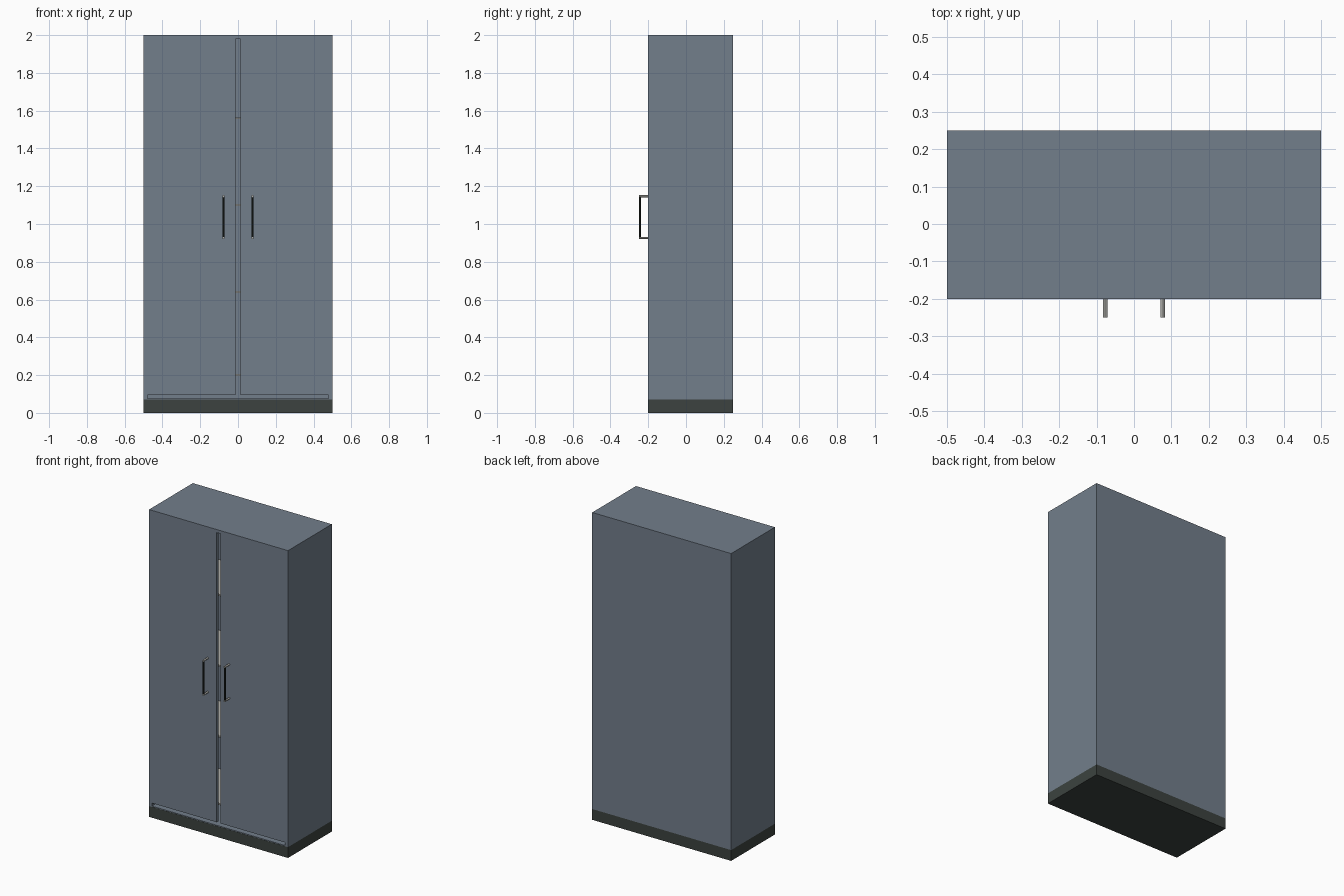
import bpy
from mathutils import Vector

if "Cube" in bpy.data.objects:
    bpy.data.objects.remove(bpy.data.objects["Cube"])


def material(name, rgb):
    m = bpy.data.materials.new(name)
    m.diffuse_color = (*rgb, 1)
    m.use_nodes = True
    m.node_tree.nodes["Principled BSDF"].inputs["Base Color"].default_value = m.diffuse_color
    return m


body = material("blue_grey_paint", (0.17, 0.21, 0.26))
dark = material("dark_base", (0.045, 0.055, 0.05))
black = material("black_grip", (0.015, 0.02, 0.017))
light = material("light_metal", (0.45, 0.45, 0.42))


def box(name, x, y, z, mat):
    """Box given by its (min, max) range on each axis."""
    bpy.ops.mesh.primitive_cube_add(size=1)
    o = bpy.context.object
    o.name = name
    for v in o.data.vertices:
        v.co = [r[0] if c < 0 else r[1] for c, r in zip(v.co, (x, y, z))]
    o.data.materials.append(mat)
    return o


def rod(name, a, b, radius, mat):
    """Cylinder from point a to point b."""
    a, b = Vector(a), Vector(b)
    bpy.ops.mesh.primitive_cylinder_add(vertices=12, radius=radius, depth=(b - a).length,
                                        location=(a + b) / 2)
    o = bpy.context.object
    o.name = name
    o.rotation_euler = (b - a).to_track_quat('Z', 'Y').to_euler()
    o.data.materials.append(mat)
    return o


W, FRONT, BACK, TOP = 0.5, -0.2, 0.25, 2.0
BASE, T = 0.07, 0.02

# Plinth and carcass panels
box("plinth", (-W, W), (FRONT, BACK), (0, BASE), dark)
box("top_panel", (-W, W), (FRONT, BACK), (TOP - T, TOP), body)
box("back_panel", (-W + T, W - T), (BACK - T, BACK), (BASE, TOP - T), body)
box("floor_panel", (-W + T, W - T), (FRONT + 0.001, BACK - T), (BASE, BASE + 0.005), body)

# Shelves
for i, z in enumerate((0.20, 0.64, 1.10, 1.56)):
    box(f"shelf_{i + 1}", (-W + T, W - T), (FRONT + 0.03, BACK - T), (z - 0.005, z + 0.005), light)

# Sides, doors and handles, left and right
for side, s in (("left", -1), ("right", 1)):
    def span(a, b):
        return tuple(sorted((s * a, s * b)))
    box(f"{side}_side_panel", span(W - T, W), (FRONT, BACK), (BASE, TOP - T), body)
    box(f"{side}_door", span(0.013, W - T), (FRONT, FRONT + T), (0.095, TOP - T), body)
    hx = s * 0.077
    for end, z in (("lower", 0.926), ("upper", 1.147)):
        rod(f"{side}_handle_{end}_post", (hx, FRONT + 0.005, z), (hx, -0.25, z), 0.006, light)
    rod(f"{side}_handle_grip", (hx, -0.244, 0.926), (hx, -0.244, 1.147), 0.005, black)

# Smooth shading on the round handle parts
bpy.ops.object.select_all(action='DESELECT')
for o in bpy.data.objects:
    if "handle" in o.name:
        o.select_set(True)
bpy.ops.object.shade_smooth_by_angle()
